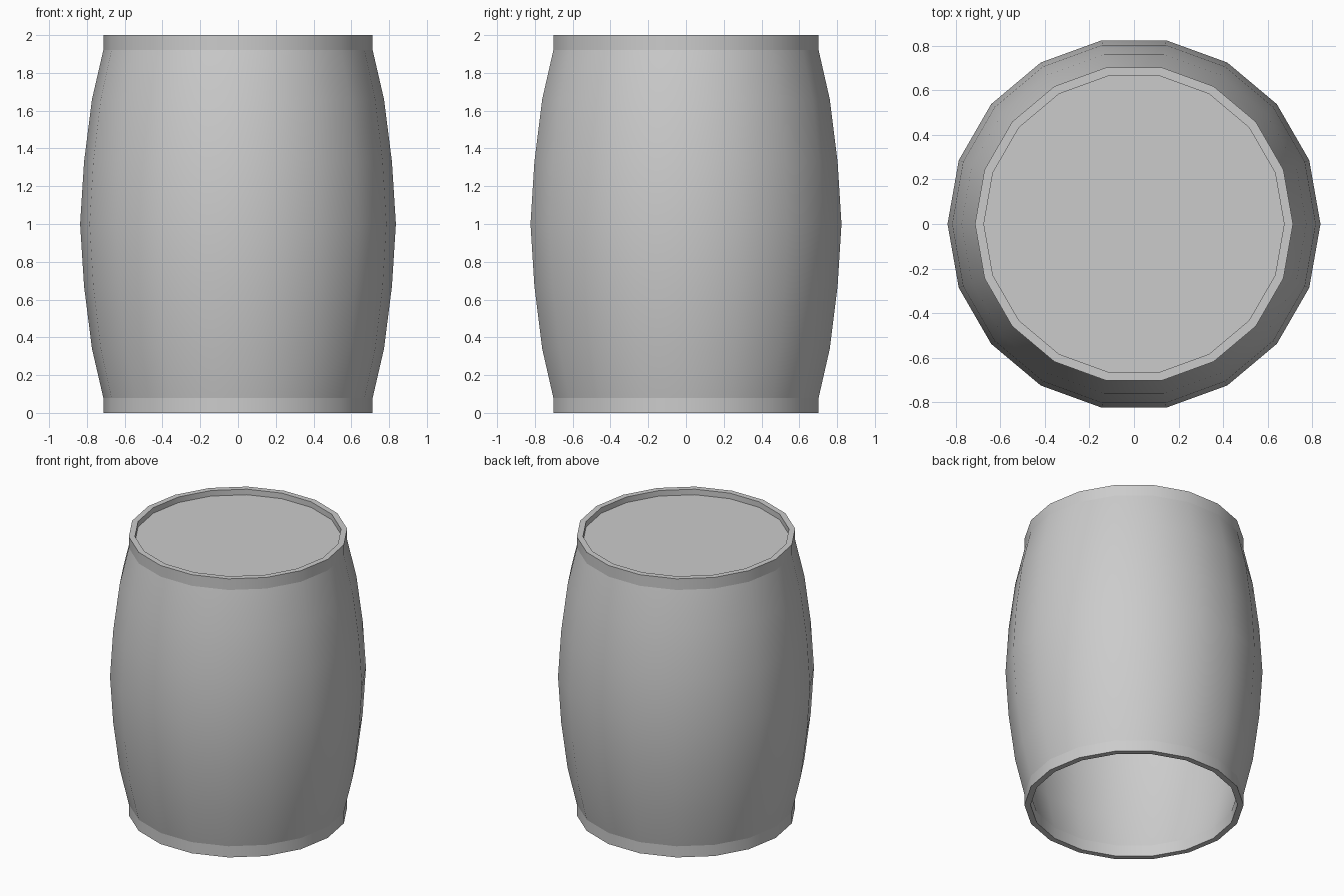
import bpy, bmesh
from math import cos, sin, tau

if "Cube" in bpy.data.objects:
    bpy.data.objects.remove(bpy.data.objects["Cube"])

SIDES = 18
WALL = 0.04
LID_Z = 1.96


def ring(bm, r, z):
    return [bm.verts.new((r * cos(tau * i / SIDES), r * sin(tau * i / SIDES), z))
            for i in range(SIDES)]


def finish(bm, name):
    bmesh.ops.recalc_face_normals(bm, faces=bm.faces)
    me = bpy.data.meshes.new(name)
    bm.to_mesh(me)
    bm.free()
    ob = bpy.data.objects.new(name, me)
    bpy.context.collection.objects.link(ob)
    return ob


# Barrel wall: mirrored stave profile, outside going up, inside coming down
half = [(0.713, 0), (0.713, 0.08), (0.773, 0.34), (0.815, 0.67)]
outer = half + [(0.836, 1.0)] + [(r, 2 - z) for r, z in reversed(half)]
inner = [(r - WALL, z) for r, z in reversed(outer)]
profile = outer + inner
creases = {i for i, (r, z) in enumerate(profile)
           if z in (0, 2) or z < 0.1 or z > 1.9}   # rim and band edges

bm = bmesh.new()
rings = [ring(bm, r, z) for r, z in profile]
for k, a in enumerate(rings):
    b = rings[(k + 1) % len(rings)]
    for i in range(SIDES):
        j = (i + 1) % SIDES
        f = bm.faces.new((a[i], a[j], b[j], b[i]))
        f.smooth = True
for k in creases:
    for i in range(SIDES):
        bm.edges.get((rings[k][i], rings[k][(i + 1) % SIDES])).smooth = False
finish(bm, "barrel_wall")

# Lid set just below the top rim
bm = bmesh.new()
bm.faces.new(ring(bm, 0.713 - WALL, LID_Z))
finish(bm, "lid")
